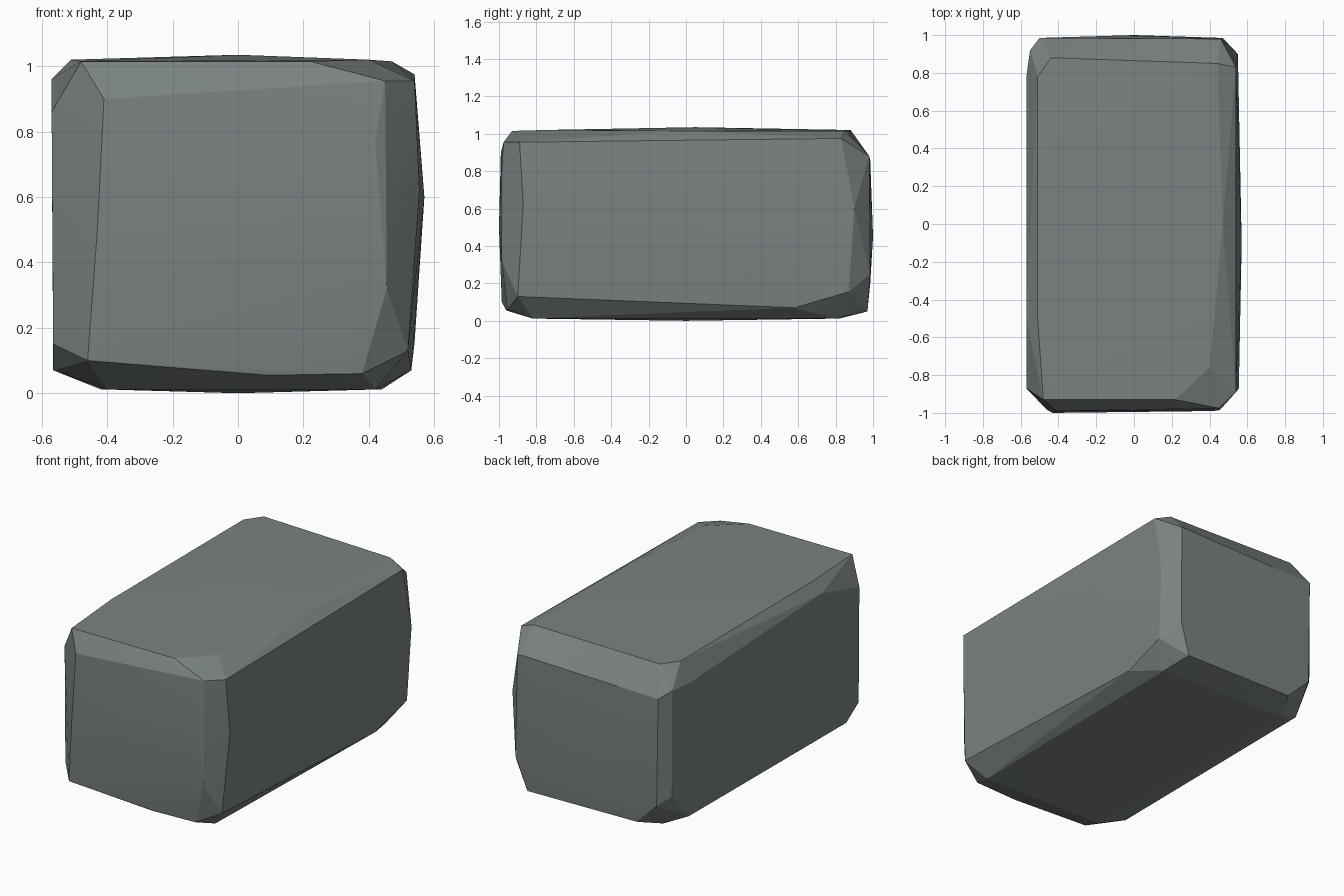
import bpy, bmesh

# Corner and edge points of the chipped block, wrapped in a convex hull
top = [(-0.48, -0.93, 1.015), (0.22, -0.93, 1.015), (0.40, -0.76, 1.02), (0.47, 0.0, 1.015),
       (0.44, 0.85, 1.015), (-0.44, 0.88, 1.02), (-0.51, 0.78, 1.02), (-0.51, -0.5, 1.02),
       (0.0, 0.05, 1.035)]
front = [(-0.41, -0.99, 0.90), (0.45, -0.975, 0.955), (0.42, -0.99, 0.77), (0.455, -0.985, 0.32),
         (0.38, -0.955, 0.06), (0.09, -0.96, 0.055), (-0.46, -0.985, 0.10), (-0.43, -1.0, 0.5)]
right = [(0.54, -0.89, 0.955), (0.555, -0.87, 0.62), (0.52, -0.90, 0.13), (0.53, 0.58, 0.07),
         (0.54, 0.87, 0.155), (0.55, 0.90, 0.60), (0.54, 0.83, 0.975), (0.57, -0.1, 0.6)]
left = [(-0.57, -0.87, 0.86), (-0.565, -0.87, 0.15), (-0.565, -0.75, 0.07), (-0.565, 0.78, 0.08),
        (-0.57, 0.78, 0.9), (-0.57, -0.5, 0.96), (-0.55, 0.92, 0.90), (-0.55, 0.92, 0.25)]
back = [(-0.50, 0.985, 0.86), (0.46, 0.98, 0.88), (0.47, 0.985, 0.25), (0.40, 0.97, 0.05),
        (-0.49, 0.985, 0.2), (-0.35, 0.97, 0.06), (0.0, 1.0, 0.45)]
bottom = [(-0.40, -0.80, 0.012), (0.42, -0.82, 0.012), (0.44, 0.80, 0.012), (-0.42, 0.82, 0.012),
          (0.0, 0.0, 0.0)]

bm = bmesh.new()
for p in top + front + right + left + back + bottom:
    bm.verts.new(p)
hull = bmesh.ops.convex_hull(bm, input=bm.verts)
loose = [v for v in bm.verts if not v.link_faces]
bmesh.ops.delete(bm, geom=loose, context='VERTS')
bmesh.ops.recalc_face_normals(bm, faces=bm.faces)

mesh = bpy.data.meshes.new("stone_block")
bm.to_mesh(mesh)
bm.free()
block = bpy.data.objects.new("stone_block", mesh)
bpy.context.collection.objects.link(block)

# Single grey stone colour
stone = bpy.data.materials.new("grey stone")
stone.diffuse_color = (0.195, 0.225, 0.218, 1)
mesh.materials.append(stone)

# Soften the broad faces, keep chipped edges crisp
bpy.context.view_layer.objects.active = block
block.select_set(True)
bpy.ops.object.shade_smooth_by_angle(angle=0.2)
